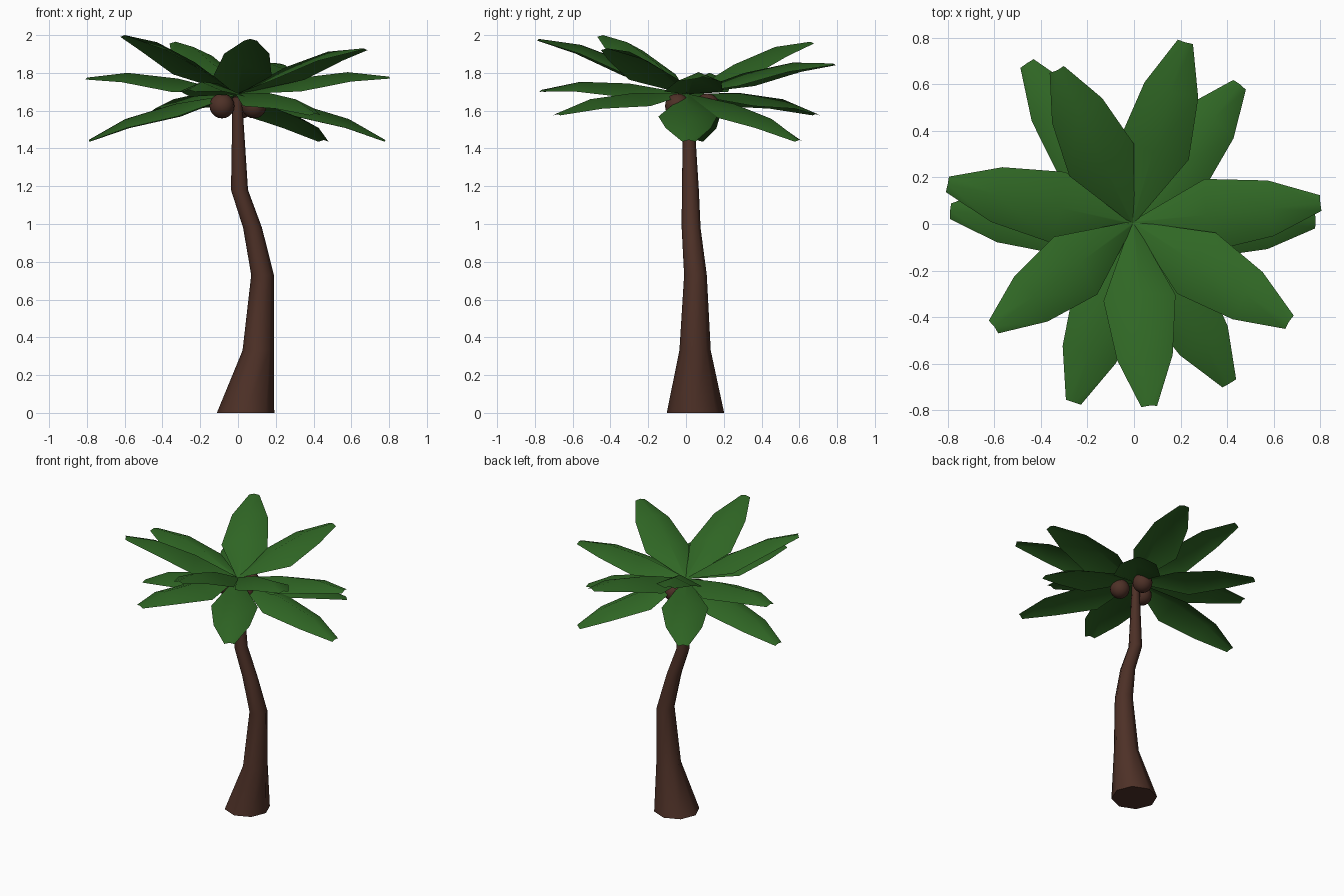
import bpy, bmesh, math
from mathutils import Vector

cube = bpy.data.objects.get("Cube")
if cube:
    bpy.data.objects.remove(cube, do_unlink=True)


def material(name, rgb):
    mat = bpy.data.materials.new(name)
    mat.use_nodes = True
    mat.diffuse_color = (*rgb, 1)
    mat.node_tree.nodes["Principled BSDF"].inputs["Base Color"].default_value = (*rgb, 1)
    return mat


def finish(bm, name, mat):
    mesh = bpy.data.meshes.new(name)
    for face in bm.faces:
        face.smooth = True
    bm.to_mesh(mesh)
    bm.free()
    mesh.materials.append(mat)
    obj = bpy.data.objects.new(name, mesh)
    bpy.context.collection.objects.link(obj)
    return obj


def smooth_by_angle(obj, degrees):
    bpy.ops.object.select_all(action="DESELECT")
    obj.select_set(True)
    bpy.context.view_layer.objects.active = obj
    bpy.ops.object.shade_smooth_by_angle(angle=math.radians(degrees))


leaf_green = material("leaf green", (0.029, 0.135, 0.018))
bark_brown = material("bark brown", (0.075, 0.030, 0.020))

# Bent, tapering trunk: centre x, centre y, height, radius
SIDES = 8
rings = [(0.04, 0.05, 0, 0.152), (0.107, 0.048, 0.33, 0.083),
         (0.13, 0.05, 0.73, 0.06), (0.077, 0.027, 0.98, 0.05),
         (0.008, 0.023, 1.18, 0.045), (-0.004, 0.012, 1.67, 0.025)]
bm = bmesh.new()
loops = []
for cx, cy, z, r in rings:
    angles = [math.tau * i / SIDES for i in range(SIDES)]
    loops.append([bm.verts.new((cx + r * math.cos(a), cy + r * math.sin(a), z)) for a in angles])
for low, high in zip(loops, loops[1:]):
    for i in range(SIDES):
        j = (i + 1) % SIDES
        bm.faces.new((low[i], low[j], high[j], high[i]))
bm.faces.new(loops[0][::-1])
bm.faces.new(loops[-1])
smooth_by_angle(finish(bm, "trunk", bark_brown), 50)

# Coconuts under the crown
for x, y in [(-0.085, -0.02), (0.085, -0.045), (0.02, 0.112)]:
    bm = bmesh.new()
    bmesh.ops.create_uvsphere(bm, u_segments=16, v_segments=10, radius=0.066)
    bmesh.ops.translate(bm, verts=bm.verts, vec=(x, y, 1.625))
    finish(bm, "coconut", bark_brown)

# Folded leaf: fraction along the leaf, rib height, half width, edge drop
sections = [(0, 0, 0.008, 0.003), (0.4, 0.046, 0.155, 0.07),
            (0.735, 0.048, 0.12, 0.05), (1, 0, 0.034, 0.01)]
crown = Vector((-0.005, 0.005, 1.69))


def leaf(tip):
    chord = Vector(tip) - crown
    along = chord.normalized()
    side = Vector((0, 0, 1)).cross(along).normalized()
    up = along.cross(side)
    bm = bmesh.new()
    rows = []
    for t, rib, half, drop in sections:
        mid = crown + chord * t + up * rib
        rows.append([bm.verts.new(mid + side * half * s - up * drop * abs(s))
                     for s in (1, 0, -1)])
    for a, b in zip(rows, rows[1:]):
        for i in range(2):
            bm.faces.new((a[i], a[i + 1], b[i + 1], b[i]))
    finish(bm, "palm_leaf", leaf_green)


# Leaf tips in three tiers: raised, level and drooping
raised = [(0.665, -0.42, 1.93), (0.065, -0.78, 1.98), (-0.6, -0.44, 2.0), (-0.33, 0.66, 1.965)]
level = [(0.22, 0.78, 1.85), (0.8, 0.09, 1.78), (-0.26, -0.765, 1.71), (-0.8, 0.17, 1.775)]
drooping = [(0.455, 0.6, 1.445), (0.78, 0.015, 1.445), (0.41, -0.685, 1.585),
            (-0.79, 0.055, 1.445), (-0.46, 0.69, 1.585)]
for tip in raised + level + drooping:
    leaf(tip)
